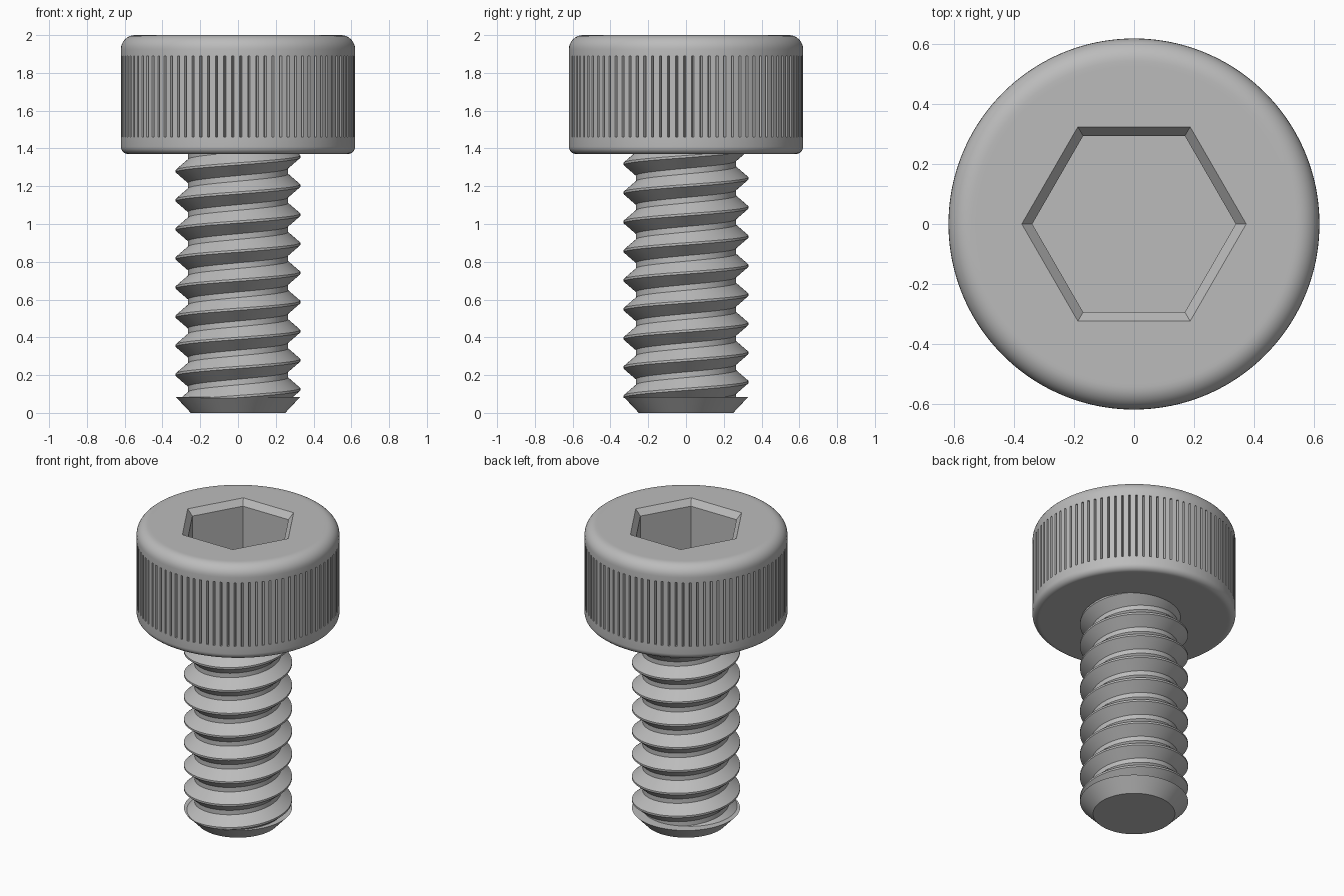
import bpy, bmesh, math
from mathutils import Vector

cube = bpy.data.objects.get("Cube")
if cube:
    bpy.data.objects.remove(cube, do_unlink=True)

steel = bpy.data.materials.new("steel grey")
steel.use_nodes = True
GREY = (0.5, 0.5, 0.5, 1)
steel.diffuse_color = GREY
steel.node_tree.nodes["Principled BSDF"].inputs["Base Color"].default_value = GREY


def polar(r, a, z):
    return Vector((r * math.cos(a), r * math.sin(a), z))


def finish(bm, name, angle=30):
    bmesh.ops.remove_doubles(bm, verts=bm.verts, dist=1e-5)
    bmesh.ops.recalc_face_normals(bm, faces=bm.faces)
    mesh = bpy.data.meshes.new(name)
    bm.to_mesh(mesh)
    bm.free()
    mesh.materials.append(steel)
    obj = bpy.data.objects.new(name, mesh)
    bpy.context.collection.objects.link(obj)
    bpy.ops.object.select_all(action='DESELECT')
    obj.select_set(True)
    bpy.context.view_layer.objects.active = obj
    bpy.ops.object.shade_smooth_by_angle(angle=math.radians(angle))
    return obj


def skin(bm, rows, closed):
    """Join successive rows of points with quads."""
    rows = [[bm.verts.new(p) for p in row] for row in rows]
    n = len(rows[0])
    for a, b in zip(rows, rows[1:]):
        for i in range(n if closed else n - 1):
            j = (i + 1) % n
            bm.faces.new((a[i], a[j], b[j], b[i]))
    return rows


def loop_edges(bm, loop):
    return [bm.edges.get((v, loop[i - 1])) or bm.edges.new((v, loop[i - 1]))
            for i, v in enumerate(loop)]


# Cap head: rounded rims and a band of fine V grooves
R, BASE, TOP = 0.62, 1.37, 2.0
RIBS, GROOVE = 90, 0.02
angles = [(k + f) * math.tau / RIBS for k in range(RIBS) for f in (0, 0.35, 0.7, 0.85)]


def ring(r, z, cut=0):
    return [polar(r - (cut if i % 4 == 3 else 0), a, z) for i, a in enumerate(angles)]


def fillet(radius, z, start, end, steps=8):
    out = []
    for i in range(steps + 1):
        t = math.radians(start + (end - start) * i / steps)
        out.append(ring(R - radius + radius * math.cos(t), z + radius * math.sin(t)))
    return out


rows = [ring(0.2, BASE), ring(0.57, BASE)]
rows += fillet(0.04, BASE + 0.04, -90, 0)
rows += [ring(R, 1.46), ring(R, 1.46, GROOVE), ring(R, 1.89, GROOVE), ring(R, 1.89)]
rows += fillet(0.075, TOP - 0.075, 0, 90)
rows.append(ring(0.53, TOP))
bm = bmesh.new()
head_rows = skin(bm, rows, True)
bm.faces.new(head_rows[0])

# Hex socket with a chamfered mouth
socket = [[polar(r, k * math.tau / 6, z) for k in range(6)]
          for r, z in ((0.375, TOP), (0.34, TOP - 0.04), (0.34, TOP - 0.36))]
hexes = skin(bm, socket, True)
bm.faces.new(hexes[-1])
rim = loop_edges(bm, head_rows[-1]) + loop_edges(bm, hexes[0])
bmesh.ops.triangle_fill(bm, edges=rim, use_beauty=True, normal=(0, 0, 1))
finish(bm, "socket_head")

# Threaded shank: a right-handed V profile swept along a helix
PITCH, STEPS = 0.154, 72
ROOT, CREST = 0.265, 0.33
profile = [(ROOT, -0.077), (ROOT, -0.062), (CREST, -0.006),
           (CREST, 0.006), (ROOT, 0.062), (ROOT, 0.077)]
bm = bmesh.new()
rows = []
for s in range(-STEPS, 10 * STEPS + 1):
    turn = s / STEPS
    rows.append([polar(r, turn * math.tau, 0.125 + PITCH * turn + dz) for r, dz in profile])
skin(bm, rows, False)
bmesh.ops.remove_doubles(bm, verts=bm.verts, dist=1e-5)
for z, low in ((0.08, True), (BASE + 0.01, False)):
    bmesh.ops.bisect_plane(bm, geom=bm.verts[:] + bm.edges[:] + bm.faces[:],
                           plane_co=(0, 0, z), plane_no=(0, 0, 1),
                           clear_inner=low, clear_outer=not low)
finish(bm, "threaded_shank")

# Chamfered tip
bm = bmesh.new()
bmesh.ops.create_cone(bm, cap_ends=True, segments=96, radius1=0.25, radius2=CREST, depth=0.085)
bmesh.ops.translate(bm, verts=bm.verts, vec=(0, 0, 0.0425))
finish(bm, "chamfered_tip")
